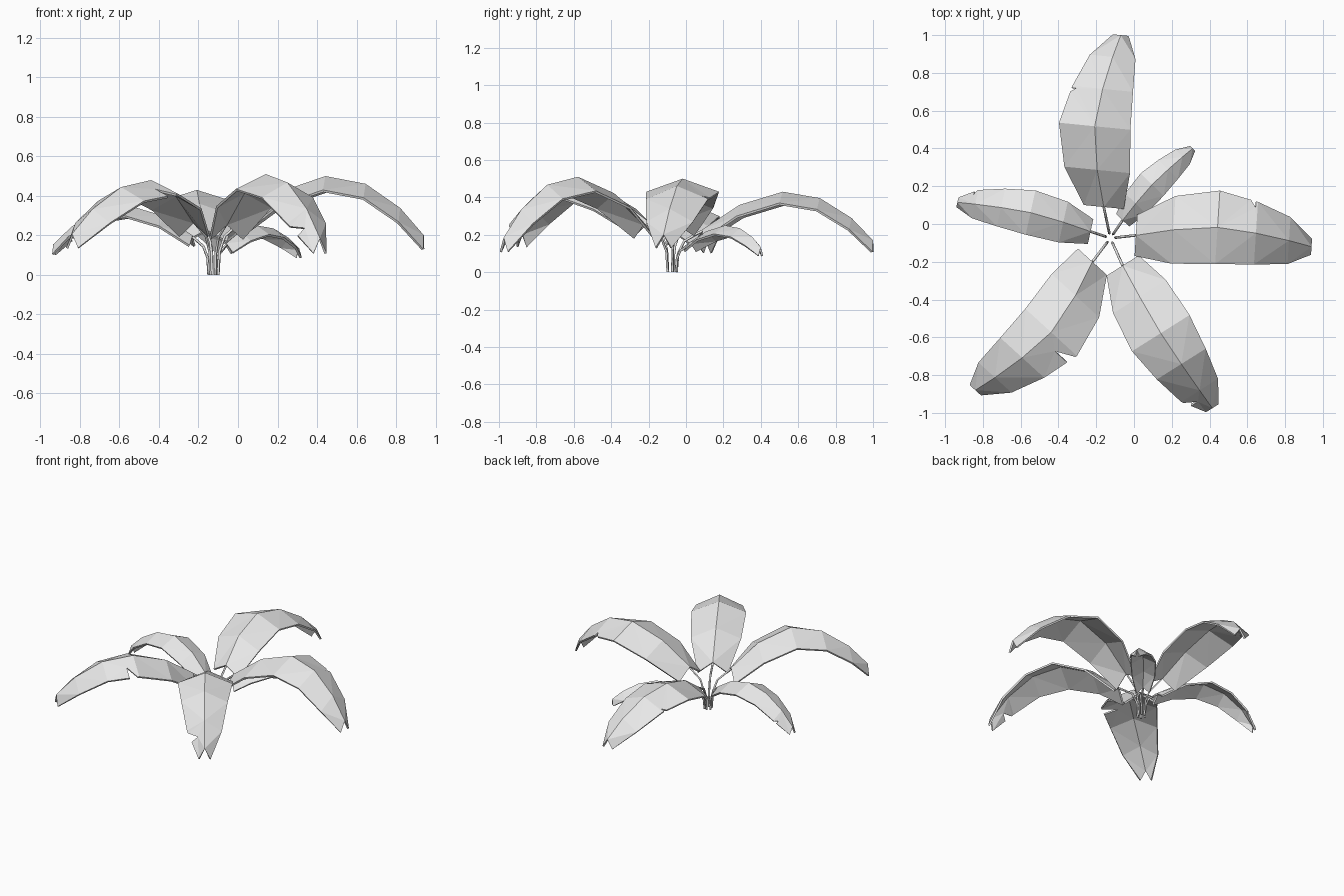
import bpy, bmesh
from mathutils import Vector

cube = bpy.data.objects.get("Cube")
if cube:
    bpy.data.objects.remove(cube)


def make_material(name, colour):
    mat = bpy.data.materials.new(name)
    mat.use_nodes = True
    mat.diffuse_color = colour
    mat.node_tree.nodes["Principled BSDF"].inputs["Base Color"].default_value = colour
    return mat


plant_grey = make_material("plant grey", (0.8, 0.8, 0.8, 1))
ROOT = Vector((-0.125, -0.075, 0))

# Shared leaf proportions, from base to tip
ALONG = (0, 0.21, 0.46, 0.68, 0.87, 1)
WIDTH = (0.56, 0.92, 1, 0.85, 0.64, 0.22)
ARCH = (0, 0.65, 1, 0.83, 0.3, -0.3)
BOW = (0, 0.6, 1, 0.75, 0.35, 0)


def build_leaf(name, base, tip, rise, bow, half, drop, tear):
    """Folded blade with a raised midrib and one torn edge."""
    base, tip = Vector(base), Vector((*tip, base[2]))
    run = tip - base
    left = Vector((-run.y, run.x, 0)).normalized()
    down = Vector((0, 0, -drop))
    ribs = [base + run * a + left * bow * b + Vector((0, 0, rise * h))
            for a, b, h in zip(ALONG, BOW, ARCH)]
    bm = bmesh.new()
    mid = [bm.verts.new(p) for p in ribs]
    for side in (1, -1):
        edge = [bm.verts.new(p + left * side * half * w + down)
                for p, w in zip(ribs, WIDTH)]
        for i in range(len(mid) - 1):
            loop = [mid[i], edge[i], edge[i + 1], mid[i + 1]]
            if tear and tear[:2] == (side, i):
                start, gap, depth = tear[2:]
                outer = lambda f: edge[i].co.lerp(edge[i + 1].co, f)
                inner = lambda f: mid[i].co.lerp(mid[i + 1].co, f)
                end = start + gap
                loop[2:2] = [bm.verts.new(outer(start)),
                             bm.verts.new(outer(end).lerp(inner(end), depth)),
                             bm.verts.new(outer(end))]
            if side < 0:
                loop.reverse()
            bm.faces.new(loop)
    bmesh.ops.triangulate(bm, faces=bm.faces[:])
    bmesh.ops.recalc_face_normals(bm, faces=bm.faces[:])
    if sum(f.normal.z for f in bm.faces) < 0:
        bmesh.ops.reverse_faces(bm, faces=bm.faces[:])
    mesh = bpy.data.meshes.new(name)
    bm.to_mesh(mesh)
    bm.free()
    mesh.materials.append(plant_grey)
    leaf = bpy.data.objects.new(name, mesh)
    bpy.context.collection.objects.link(leaf)
    shell = leaf.modifiers.new("thickness", "SOLIDIFY")
    shell.thickness = 0.012
    shell.offset = -1


def build_stem(name, base):
    """Thin stalk rising from the root and leaning out to the leaf."""
    end = Vector(base) - Vector((0, 0, 0.008))
    out = Vector((end.x - ROOT.x, end.y - ROOT.y, 0))
    foot = ROOT + out.normalized() * 0.025
    path = [foot,
            foot + out * 0.05 + Vector((0, 0, end.z * 0.45)),
            foot + out * 0.25 + Vector((0, 0, end.z * 0.75)),
            end]
    curve = bpy.data.curves.new(name, "CURVE")
    curve.dimensions = "3D"
    curve.bevel_depth = 0.007
    curve.bevel_resolution = 0
    curve.use_fill_caps = True
    spline = curve.splines.new("POLY")
    spline.points.add(len(path) - 1)
    for point, co in zip(spline.points, path):
        point.co = (*co, 1)
    curve.materials.append(plant_grey)
    bpy.context.collection.objects.link(bpy.data.objects.new(name, curve))


# name: base, tip, rise, sideways bow, half width, fold drop,
# tear (side, segment, start, gap, depth)
LEAVES = {
    "back": ((-0.16, 0.09, 0.23), (-0.07, 1.0), 0.2, 0.09, 0.19, 0.06,
             (1, 2, 0.85, 0.1, 0.15)),
    "left": ((0.01, -0.06, 0.27), (0.94, -0.12), 0.23, 0.07, 0.195, 0.07,
             (1, 2, 0.82, 0.13, 0.2)),
    "front_left": ((-0.06, -0.22, 0.26), (0.415, -0.975), 0.25, -0.02, 0.18, 0.075,
                   (-1, 4, 0.1, 0.3, 0.5)),
    "front_right": ((-0.22, -0.2, 0.27), (-0.84, -0.88), 0.21, 0.09, 0.185, 0.07,
                    (1, 2, 0.05, 0.25, 0.5)),
    "right": ((-0.23, -0.04, 0.2), (-0.935, 0.115), 0.15, -0.03, 0.12, 0.05,
              (-1, 4, 0.05, 0.15, 0.25)),
    "back_left": ((-0.06, 0.02, 0.16), (0.31, 0.4), 0.09, 0.02, 0.085, 0.045, None),
}
for place, spec in LEAVES.items():
    build_leaf(place + "_leaf", *spec)
    build_stem(place + "_stem", spec[0])
